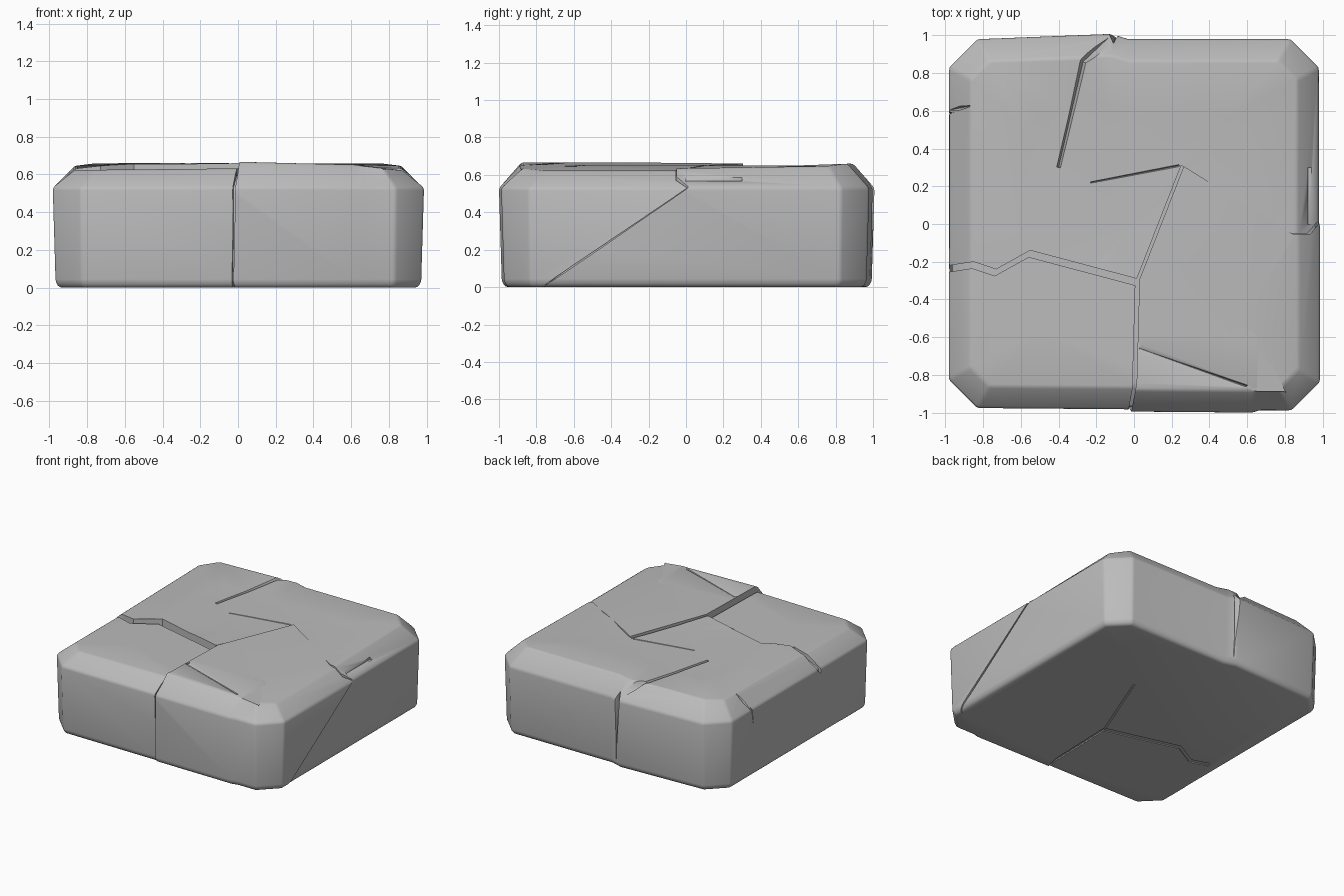
import bpy, bmesh
from mathutils import Vector

if "Cube" in bpy.data.objects:
    bpy.data.objects.remove(bpy.data.objects["Cube"])

stone = bpy.data.materials.new("grey stone")
stone.diffuse_color = (0.5, 0.5, 0.5, 1)
stone.use_nodes = True
stone.node_tree.nodes["Principled BSDF"].inputs["Base Color"].default_value = (0.5, 0.5, 0.5, 1)


def loft(name, rings, peak=None):
    """Skin closed rings, cap the base and close the top flat or to a peak."""
    bm = bmesh.new()
    rows = [[bm.verts.new(p) for p in ring] for ring in rings]
    n = len(rows[0])
    for low, high in zip(rows, rows[1:]):
        for i in range(n):
            j = (i + 1) % n
            bm.faces.new((low[i], low[j], high[j], high[i]))
    bm.faces.new(rows[0][::-1])
    if peak:
        tip = bm.verts.new(peak)
        for i in range(n):
            bm.faces.new((rows[-1][i], rows[-1][(i + 1) % n], tip))
    else:
        bm.faces.new(rows[-1])
    bmesh.ops.triangulate(bm, faces=[f for f in bm.faces if len(f.verts) == 4 and not peak])
    bmesh.ops.recalc_face_normals(bm, faces=bm.faces)
    mesh = bpy.data.meshes.new(name)
    bm.to_mesh(mesh)
    bm.free()
    mesh.materials.append(stone)
    obj = bpy.data.objects.new(name, mesh)
    bpy.context.scene.collection.objects.link(obj)
    return obj


def apply(obj):
    bpy.context.view_layer.update()
    graph = bpy.context.evaluated_depsgraph_get()
    mesh = bpy.data.meshes.new_from_object(obj.evaluated_get(graph))
    obj.modifiers.clear()
    obj.data = mesh


def combine(obj, tool, operation):
    mod = obj.modifiers.new(operation, "BOOLEAN")
    mod.operation, mod.solver, mod.object = operation, "EXACT", tool
    apply(obj)
    bpy.data.objects.remove(tool)


def outline(half, cut, bulge):
    """Chamfered square with one raised spot on the front or back edge."""
    h, k = half, half - cut
    side, x, width, amount = bulge
    front, back = [], []
    if side < 0:
        front = [(x, -h - amount), (x + width, -h)]
    else:
        back = [(x + width, h), (x, h + amount)]
    return ([(-k, -h)] + front + [(k, -h), (h, -k), (h, k), (k, h)]
            + back + [(-k, h), (-h, k), (-h, -k)])


def block(name, height, bulge, grow=0.0, base=0.0, shift=(0, 0)):
    """Whole chamfered slab whose crown follows the height function."""
    rings = []
    for z, half, cut in ((base, 0.945, 0.13), (base + 0.03, 0.965, 0.14),
                         (0.53, 0.98, 0.15), (None, 0.865, 0.10), (None, 0.58, 0.08)):
        pts = outline(half + grow, cut, bulge)
        rings.append([(x + shift[0], y + shift[1], height(x, y) if z is None else z)
                      for x, y in pts])
    obj = loft(name, rings, (0, 0, height(0, 0)))
    mod = obj.modifiers.new("soft edges", "BEVEL")
    mod.width, mod.segments, mod.use_clamp_overlap = 0.014, 2, False
    mod.limit_method, mod.angle_limit = "ANGLE", 0.45
    apply(obj)
    return obj


def prism(plan, slump, shift=(0, 0)):
    """Upright cutter; slump moves chosen corners at the bottom."""
    def ring(z, moved):
        return [((moved.get(i, p)[0]) + shift[0], (moved.get(i, p)[1]) + shift[1], z)
                for i, p in enumerate(plan)]
    obj = loft("plate_cutter", [ring(-0.1, slump), ring(0.53, {}), ring(1, {})])
    obj.hide_render = True
    return obj


def crack(target, path, widths, depth, normal):
    """Cut a tapering V groove along a path."""
    n = Vector(normal).normalized()
    pts = [Vector(p) for p in path]
    rings = []
    for i, (p, w) in enumerate(zip(pts, widths)):
        along = pts[min(i + 1, len(pts) - 1)] - pts[max(i - 1, 0)]
        side = n.cross(along).normalized() * w
        rings.append([p + side * 2 + n * depth, p - side * 2 + n * depth, p - n * depth])
    cutter = loft("crack_cutter", rings)
    cutter.hide_render = True
    combine(target, cutter, "DIFFERENCE")


# Crown heights of the three broken plates
def rear_top(x, y):
    return min(0.64 + 0.035 * abs(y - 0.3),
               0.622 + 0.13 * (0.865 - abs(x)) + (0.025 if y > 0.5 else 0))


def left_top(x, y):
    return 0.632 + 0.01 * x


def right_top(x, y):
    return min(0.667 - 0.025 * x, 0.622 + 0.12 * max(0, 0.865 - x))


# Plan of the break lines
left_plan = [(-1.3, -0.23), (-0.98, -0.22), (-0.85, -0.20), (-0.73, -0.24), (-0.55, -0.14),
             (0.015, -0.29), (0.0, -0.84), (-0.03, -1.0), (-0.03, -1.3), (-1.3, -1.3)]
left_slump = {0: (-1.3, -0.85), 1: (-0.98, -0.85), 7: (-0.05, -1.0), 8: (-0.05, -1.3)}
right_plan = [(0.015, -0.29), (0.25, 0.31), (0.83, -0.05), (0.92, -0.05), (0.97, 0.01),
              (1.3, 0.01), (1.3, -1.3), (-0.03, -1.3), (-0.03, -1.0), (0.0, -0.84)]
right_slump = {3: (0.92, -0.9), 4: (0.97, -0.9), 5: (1.3, -0.9),
               7: (-0.05, -1.3), 8: (-0.05, -1.0)}

back_bulge = (1, -0.12, 0.09, 0.028)
front_bulge = (-1, 0.62, 0.04, 0.012)

# Rear plate: the slab with both front plates broken out
rear = block("rear_plate", rear_top, back_bulge)
combine(rear, prism(left_plan, left_slump), "DIFFERENCE")
combine(rear, prism(right_plan, right_slump), "DIFFERENCE")

# Front plates, slipped slightly apart
left = block("front_left_plate", left_top, front_bulge, shift=(-0.002, 0.004))
combine(left, prism(left_plan, left_slump, (-0.008, -0.035)), "INTERSECT")
right = block("front_right_plate", right_top, front_bulge, shift=(0.006, -0.008))
combine(right, prism(right_plan, right_slump, (0.014, -0.004)), "INTERSECT")

# Solid core shows at the bottom of the gaps
slab = block("stone_slab", lambda x, y: 0.595, front_bulge, grow=-0.016, base=0.006)
for plate in (rear, left, right):
    combine(slab, plate, "UNION")

# Surface cracks and chips
UP, BACK, SIDE = (0, 0, 1), (0, 1, 0), (-1, 0, 0)
crack(slab, [(-0.09, 1.03, 0.56), (-0.27, 0.86, 0.65), (-0.40, 0.30, 0.64)],
      (0.02, 0.012, 0.008), 0.03, UP)
crack(slab, [(-0.11, 0.985, 0.62), (-0.09, 0.97, 0.06)], (0.016, 0.002), 0.03, BACK)
crack(slab, [(-1.02, 0.595, 0.54), (-0.87, 0.625, 0.625)], (0.014, 0.002), 0.035, UP)
crack(slab, [(-0.975, 0.60, 0.60), (-0.975, 0.57, 0.42)], (0.01, 0.002), 0.02, SIDE)
crack(slab, [(-0.23, 0.22, 0.643), (0.24, 0.31, 0.642)], (0.002, 0.003), 0.01, UP)
crack(slab, [(0.03, -0.66, 0.665), (0.60, -0.86, 0.642)], (0.02, 0.003), 0.01, UP)
crack(slab, [(0.93, 0.0, 0.575), (0.93, 0.30, 0.575)], (0.025, 0.01), 0.012, (1, 0, 1))

bpy.context.view_layer.objects.active = slab
slab.select_set(True)
bpy.ops.object.shade_smooth_by_angle(angle=0.5)
